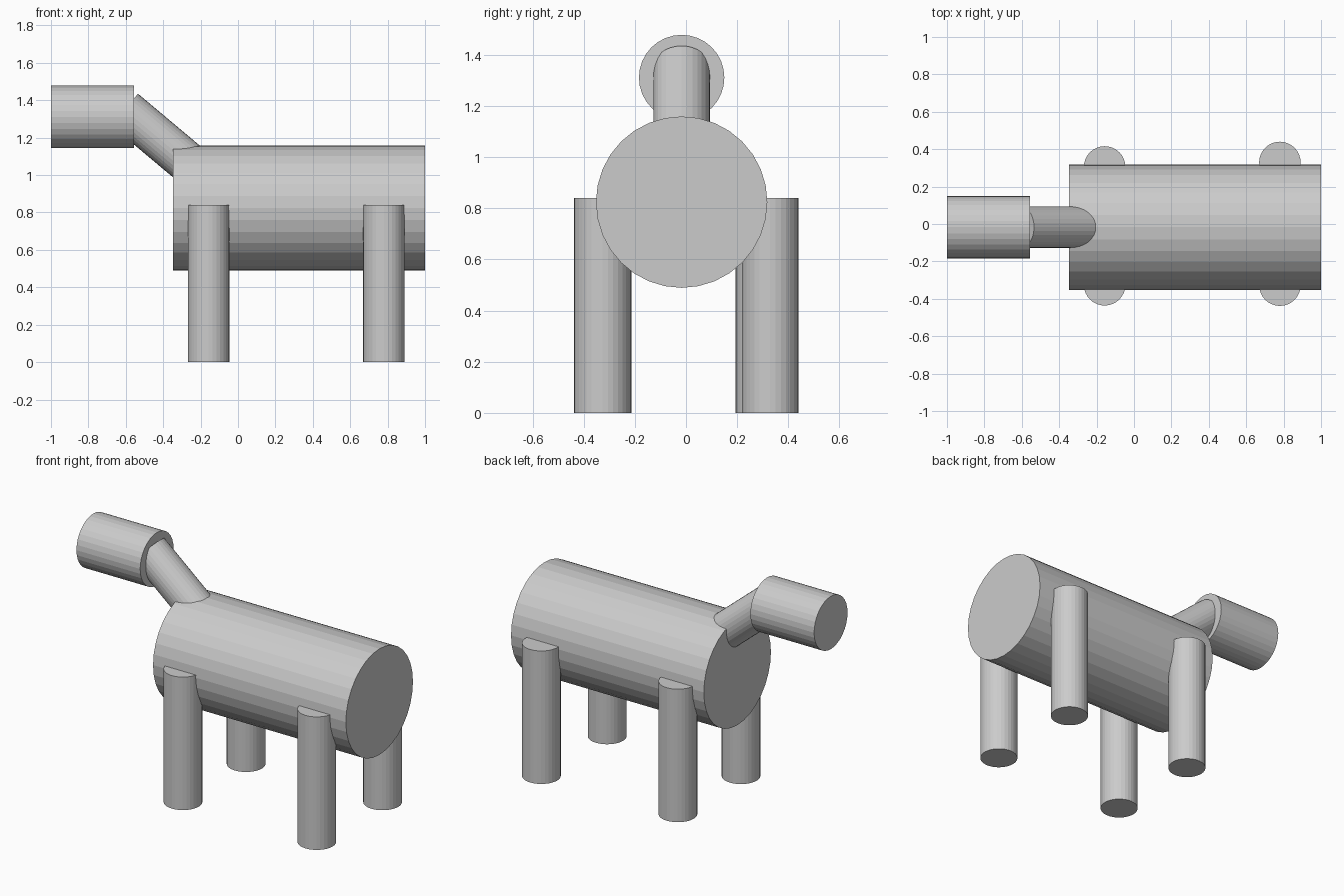
import bpy
from mathutils import Vector

if "Cube" in bpy.data.objects:
    bpy.data.objects.remove(bpy.data.objects["Cube"], do_unlink=True)

# Single plain grey for every part
GREY = (0.6, 0.6, 0.6, 1.0)
grey = bpy.data.materials.new("plain grey")
grey.use_nodes = True
grey.diffuse_color = GREY
grey.node_tree.nodes["Principled BSDF"].inputs["Base Color"].default_value = GREY


def rod(name, start, end, radius):
    """Flat-shaded 32-sided cylinder between two points."""
    start, end = Vector(start), Vector(end)
    axis = end - start
    bpy.ops.mesh.primitive_cylinder_add(
        vertices=32, radius=radius, depth=axis.length, location=(start + end) / 2,
        rotation=axis.to_track_quat("Z", "Y").to_euler())
    part = bpy.context.object
    part.name = name
    part.data.materials.append(grey)
    return part


MID = -0.017  # y of the body's centre line

# Body, neck and head
rod("body", (-0.347, MID, 0.824), (1.0, MID, 0.824), 0.335)
rod("neck", (-0.606, MID, 1.35), (-0.146, MID, 0.964), 0.111)
rod("head", (-1.0, MID, 1.311), (-0.555, MID, 1.311), 0.167)

# Legs
for name, x, y in (("front_left_leg", -0.157, 0.305), ("back_left_leg", 0.78, 0.329),
                   ("front_right_leg", -0.157, -0.325), ("back_right_leg", 0.78, -0.327)):
    rod(name, (x, y, 0), (x, y, 0.84), 0.111)
